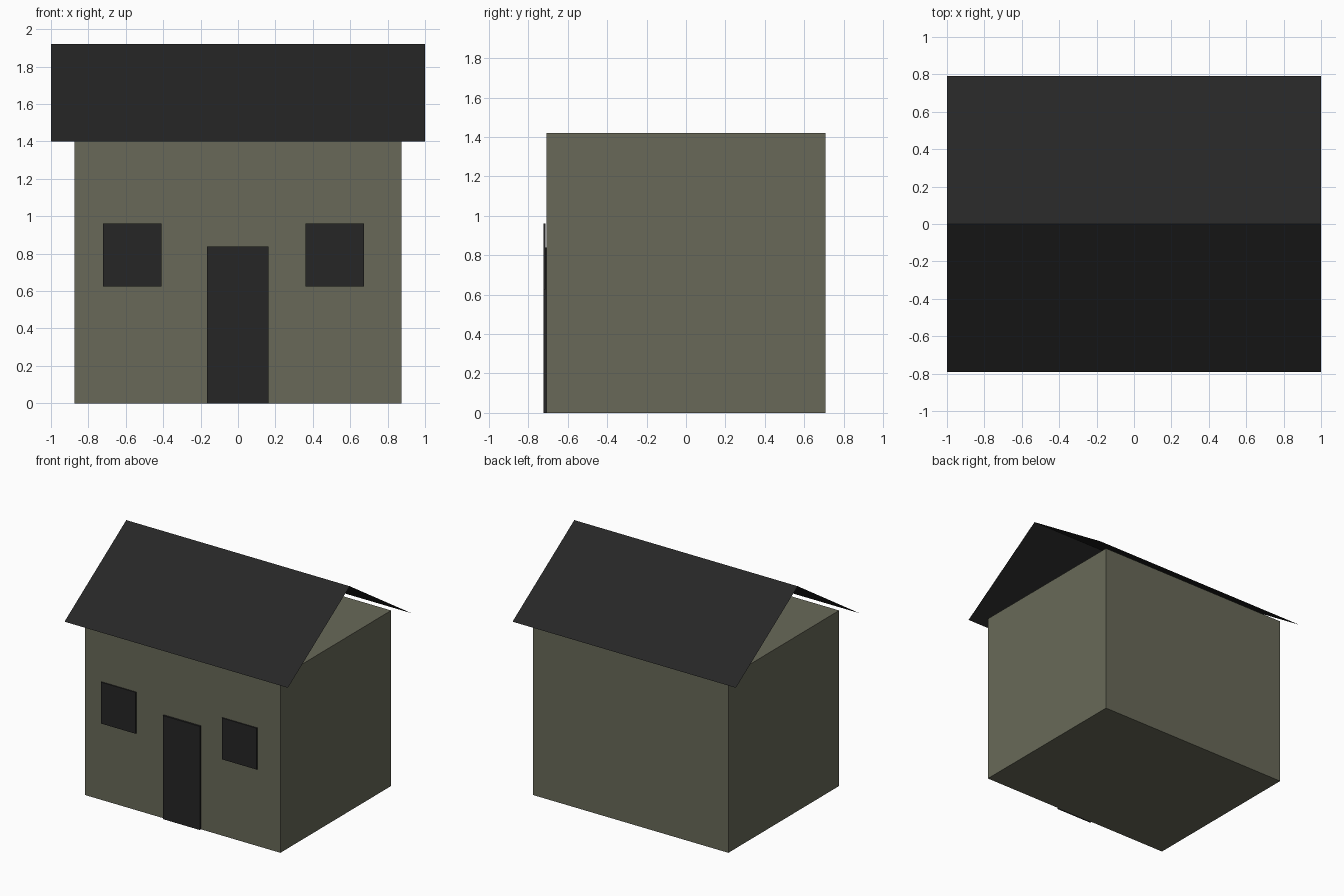
import bpy

if "Cube" in bpy.data.objects:
    bpy.data.objects.remove(bpy.data.objects["Cube"], do_unlink=True)


def make_material(name, color):
    mat = bpy.data.materials.new(name)
    mat.use_nodes = True
    mat.diffuse_color = color
    bsdf = next(n for n in mat.node_tree.nodes if n.type == "BSDF_PRINCIPLED")
    bsdf.inputs["Base Color"].default_value = color
    return mat


def add_box(name, x, y, z, mat):
    """Box spanning the given (low, high) ranges."""
    bpy.ops.mesh.primitive_cube_add(size=1)
    obj = bpy.context.object
    obj.name = name
    for v in obj.data.vertices:
        v.co = [r[1] if c > 0 else r[0] for c, r in zip(v.co, (x, y, z))]
    obj.data.materials.append(mat)
    return obj


olive = make_material("olive wall", (0.138, 0.141, 0.098, 1))
charcoal = make_material("charcoal", (0.019, 0.019, 0.019, 1))

# Closed box body
WALL_Y = 0.708
add_box("walls", (-0.875, 0.875), (-WALL_Y, WALL_Y), (0, 1.42), olive)

# Door and windows on the front wall
FRONT = -0.723
add_box("door", (-0.167, 0.164), (FRONT, -WALL_Y), (0, 0.838), charcoal)
for name, x in (("right_window", -0.722), ("left_window", 0.362)):
    add_box(name, (x, x + 0.312), (FRONT, FRONT + 0.009), (0.625, 0.96), charcoal)

# Open-ended sheet roof: eave, ridge, eave swept along x
profile = [(-0.79, 1.4), (0, 1.92), (0.79, 1.4)]
verts = [(x, y, z) for x in (-1, 1) for y, z in profile]
mesh = bpy.data.meshes.new("roof")
mesh.from_pydata(verts, [], [(i, i + 3, i + 4, i + 1) for i in range(2)])
mesh.materials.append(charcoal)
roof = bpy.data.objects.new("roof", mesh)
bpy.context.collection.objects.link(roof)
